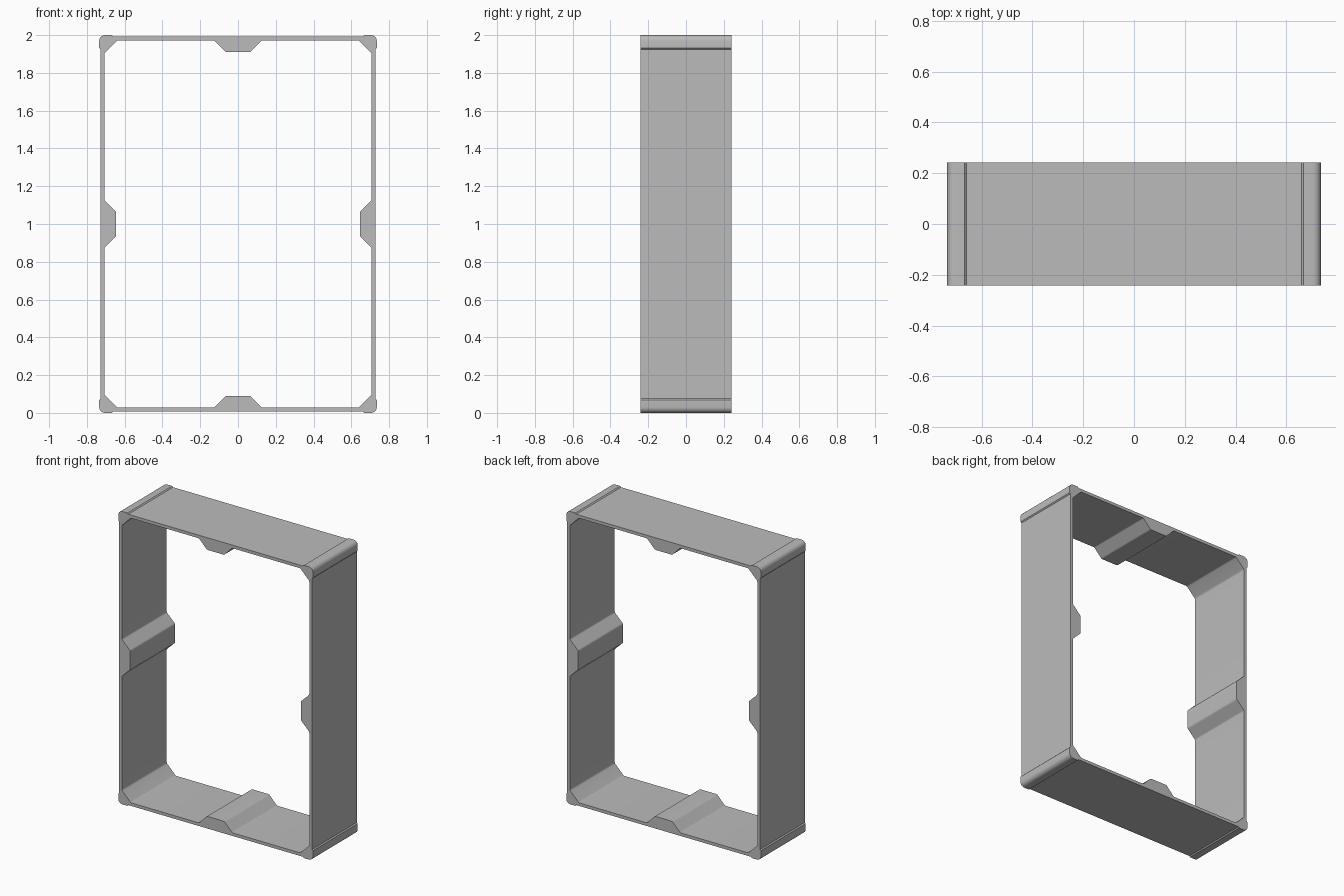
import bpy, bmesh, math
from mathutils import Vector

cube = bpy.data.objects.get("Cube")
if cube:
    bpy.data.objects.remove(cube, do_unlink=True)

HALF_W, HALF_H, HALF_D = 0.735, 1.0, 0.242   # overall half sizes
STEP = 0.007                                 # corners stand proud of the walls
IN_W, IN_H = 0.708, 0.972                    # inner wall faces
PAD = 0.068                                  # length of each raised corner


def fillet(a, p, b, radius, steps=5):
    """Round the corner p between neighbours a and b."""
    u, v = (a - p).normalized(), (b - p).normalized()
    half = u.angle(v) / 2
    if radius == 0 or half > math.radians(89):
        return [p]
    reach = radius / math.tan(half)
    centre = p + (u + v).normalized() * radius / math.sin(half)
    start, end = p + u * reach - centre, p + v * reach - centre
    sweep = math.pi - 2 * half
    return [centre + (start * math.sin(sweep * (1 - i / steps))
                      + end * math.sin(sweep * i / steps)) / math.sin(sweep)
            for i in range(steps + 1)]


def loop_from_quadrant(quadrant):
    """Mirror (x, z, radius) points into a closed, rounded loop."""
    left = [(-x, z, r) for x, z, r in reversed(quadrant)]
    top = quadrant + left
    pts = top + [(-x, -z, r) for x, z, r in top]
    flat = [Vector((x, z)) for x, z, r in pts]
    out = []
    for i, p in enumerate(flat):
        out += fillet(flat[i - 1], p, flat[(i + 1) % len(flat)], pts[i][2])
    return out


# Outer outline: thin walls with raised, rounded corners
outer = loop_from_quadrant([
    (HALF_W - STEP, HALF_H - PAD - STEP, 0),
    (HALF_W, HALF_H - PAD, 0),
    (HALF_W, HALF_H, 0.03),
    (HALF_W - PAD, HALF_H, 0),
    (HALF_W - PAD - STEP, HALF_H - STEP, 0),
])

# Inner outline: mid-wall ribs and chamfered corners
inner = loop_from_quadrant([
    (0.645, 0.065, 0.02),
    (IN_W, 0.126, 0.015),
    (IN_W, 0.904, 0.02),
    (0.640, IN_H, 0.02),
    (0.126, IN_H, 0.015),
    (0.065, 0.910, 0.02),
])

# Fill between the outlines and extrude to the full depth
bm = bmesh.new()
edges = []
for loop in (outer, inner):
    verts = [bm.verts.new((p.x, -HALF_D, p.y + HALF_H)) for p in loop]
    edges += [bm.edges.new((verts[i - 1], verts[i])) for i in range(len(verts))]
bmesh.ops.triangle_fill(bm, edges=edges, use_beauty=True)
front = list(bm.faces)
result = bmesh.ops.extrude_face_region(bm, geom=front, use_keep_orig=True)
moved = [g for g in result["geom"] if isinstance(g, bmesh.types.BMVert)]
bmesh.ops.translate(bm, verts=moved, vec=(0, 2 * HALF_D, 0))
bmesh.ops.recalc_face_normals(bm, faces=bm.faces)
bmesh.ops.dissolve_limit(bm, angle_limit=0.01, verts=bm.verts, edges=bm.edges)

mesh = bpy.data.meshes.new("ribbed_frame")
bm.to_mesh(mesh)
bm.free()
frame = bpy.data.objects.new("ribbed_frame", mesh)
bpy.context.collection.objects.link(frame)

# Plain grey finish
grey = bpy.data.materials.new("plain grey")
grey.use_nodes = True
colour = (0.5, 0.5, 0.5, 1)
grey.diffuse_color = colour
grey.node_tree.nodes["Principled BSDF"].inputs["Base Color"].default_value = colour
mesh.materials.append(grey)

bpy.ops.object.select_all(action="DESELECT")
frame.select_set(True)
bpy.context.view_layer.objects.active = frame
bpy.ops.object.shade_smooth_by_angle(angle=math.radians(30))
